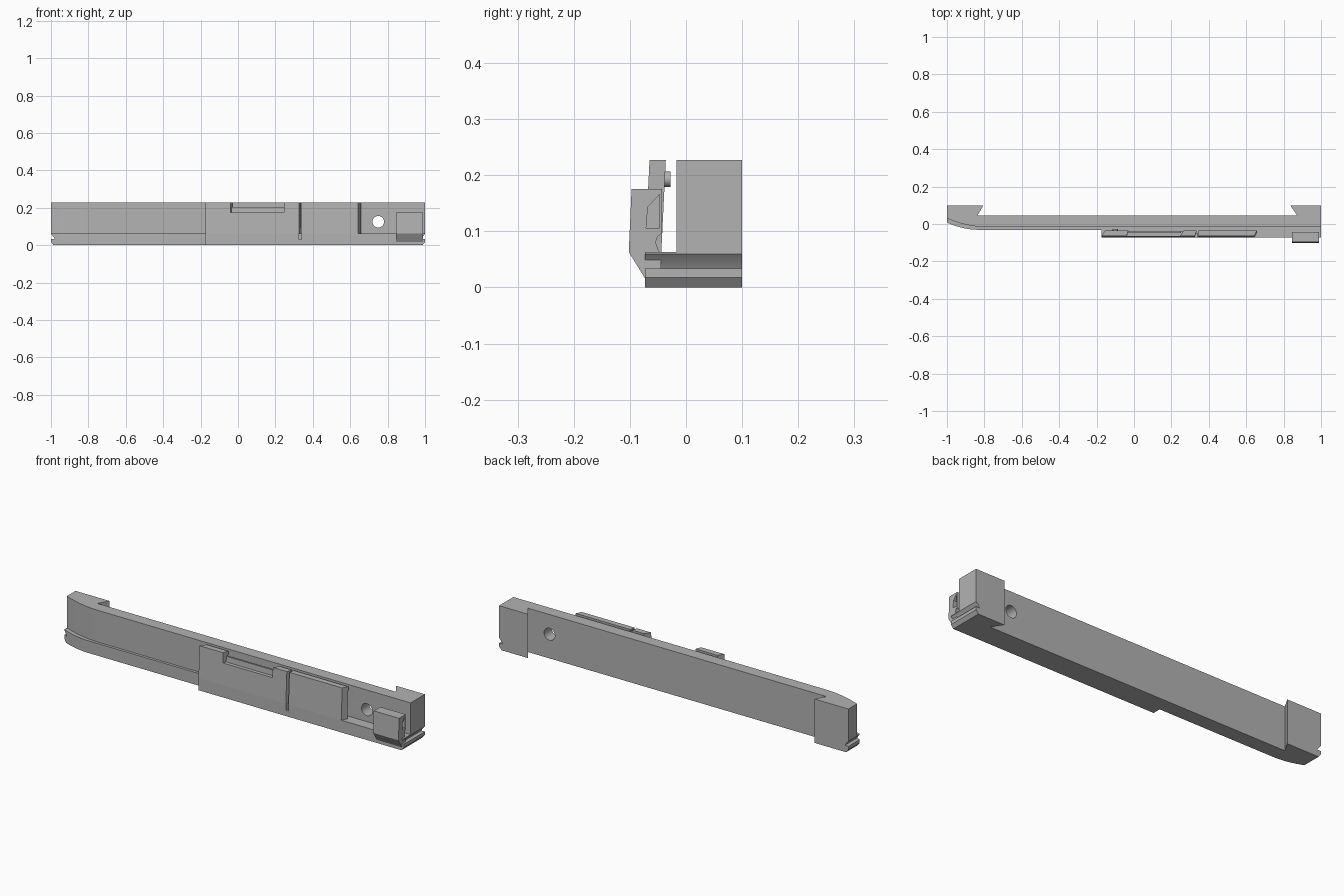
import bpy, bmesh, math
from mathutils import Vector

if "Cube" in bpy.data.objects:
    bpy.data.objects.remove(bpy.data.objects["Cube"], do_unlink=True)

grey = bpy.data.materials.new("satin_grey")
grey.use_nodes = True
grey.diffuse_color = (0.45, 0.45, 0.45, 1)
grey.node_tree.nodes["Principled BSDF"].inputs["Base Color"].default_value = (0.45, 0.45, 0.45, 1)

TOP = 0.227
FLOOR = 0.063


def prism(name, outline, axis, lo, hi, lean=0.0):
    """Extrude a closed outline along an axis; lean shifts the far end in y."""
    def place(p, t, shift):
        a, b = p
        return {"x": Vector((t, a, b)), "y": Vector((a, t, b)),
                "z": Vector((a, b + shift, t))}[axis]
    bm = bmesh.new()
    near = [bm.verts.new(place(p, lo, 0)) for p in outline]
    far = [bm.verts.new(place(p, hi, lean)) for p in outline]
    bm.faces.new(near)
    bm.faces.new(far)
    for i in range(len(near)):
        j = (i + 1) % len(near)
        bm.faces.new((near[i], near[j], far[j], far[i]))
    bmesh.ops.recalc_face_normals(bm, faces=bm.faces)
    mesh = bpy.data.meshes.new(name)
    bm.to_mesh(mesh)
    bm.free()
    mesh.materials.append(grey)
    obj = bpy.data.objects.new(name, mesh)
    bpy.context.collection.objects.link(obj)
    return obj


def cut(obj, outline, axis, lo, hi):
    """Subtract a prism from an object."""
    tool = prism("cutter", outline, axis, lo, hi)
    tool.hide_render = True
    mod = obj.modifiers.new("cut", "BOOLEAN")
    mod.operation, mod.solver, mod.object = "DIFFERENCE", "EXACT", tool
    bpy.context.view_layer.objects.active = obj
    bpy.ops.object.modifier_apply(modifier=mod.name)
    bpy.data.objects.remove(tool, do_unlink=True)


def circle(cx, cy, r, n=32):
    return [(cx + r * math.cos(math.tau * i / n), cy + r * math.sin(math.tau * i / n))
            for i in range(n)]


def swept_front(x_end, y_tip, y_flat, n=10):
    """Front edge that curves back towards the end at -x."""
    return [(-1 + (x_end + 1) * i / n, y_flat + (y_tip - y_flat) * (1 - i / n) ** 2)
            for i in range(n + 1)]


# Main bar with a dovetailed foot at each end of the back
bar_front = swept_front(-0.78, 0.03, -0.017)
bar = prism("main_bar", bar_front + [
    (1, -0.017), (1, 0.1), (0.835, 0.1), (0.873, 0.045),
    (-0.837, 0.045), (-0.805, 0.1), (-1, 0.1)], "z", 0, TOP)
cut(bar, circle(0.75, 0.125, 0.031), "y", -0.1, 0.2)

# Lower ledge, wider under the front plate
ledge = prism("lower_ledge", swept_front(-0.83, 0.008, -0.031) + [
    (-0.175, -0.031), (-0.175, -0.073), (1, -0.073), (1, -0.017)] + bar_front[::-1],
    "z", 0, FLOOR)
cut(ledge, [(0.325, -0.1), (0.34, -0.1), (0.34, -0.05), (0.325, -0.05)], "z", 0.03, 0.1)

# Grooved lips across both ends
for part in (bar, ledge):
    for s in (-1, 1):
        cut(part, [(s * 1.002, 0.062), (s * 0.987, 0.046), (s * 0.98, 0.034),
                   (s * 1.002, 0.034)], "y", -0.2, 0.2)
        cut(part, [(s * 1.002, 0.02), (s * 0.985, -0.002), (s * 1.002, -0.002)],
            "y", -0.2, 0.2)


# Leaning front plate in sections: name, front and back x at each end, height
def plate(name, x0, x0_back, x1, x1_back, top):
    return prism(name, [(x0, -0.073), (x1, -0.073), (x1_back, -0.044), (x0_back, -0.044)],
                 "z", FLOOR, top, 0.008 * (top - FLOOR) / (TOP - FLOOR))


plate("plate_end", -0.175, -0.155, -0.04, -0.03, TOP)
plate("plate_low", -0.04, -0.03, 0.245, 0.265, 0.175)
plate("plate_post", 0.245, 0.265, 0.325, 0.335, TOP)
plate("plate_long", 0.34, 0.345, 0.642, 0.657, TOP)
prism("notch_rail", [(-0.049, 0.175), (-0.039, 0.175), (-0.038, 0.203), (-0.047, 0.203)],
      "x", -0.035, 0.25)

# Small stud behind the plate
prism("stud", circle(-0.1, 0.193, 0.014, 16), "y", -0.04, -0.028)

# Clip block at the end, with an undercut throat and a pocket
clip = prism("end_clip", [
    (-0.073, 0.016), (-0.102, FLOOR), (-0.097, 0.175), (-0.043, 0.175),
    (-0.044, 0.096), (-0.051, 0.09), (-0.054, 0.08), (-0.05, 0.068),
    (-0.045, 0.06), (-0.045, 0.016)], "x", 0.845, 0.99)
cut(clip, [(-0.071, 0.106), (-0.068, 0.143), (-0.047, 0.166), (-0.047, 0.106)],
    "x", 0.965, 1.1)

# Smooth curved walls, keep edges crisp
bpy.ops.object.select_all(action="DESELECT")
for obj in (bar, ledge, clip, bpy.data.objects["stud"]):
    obj.select_set(True)
bpy.context.view_layer.objects.active = bar
bpy.ops.object.shade_smooth_by_angle(angle=math.radians(25))
